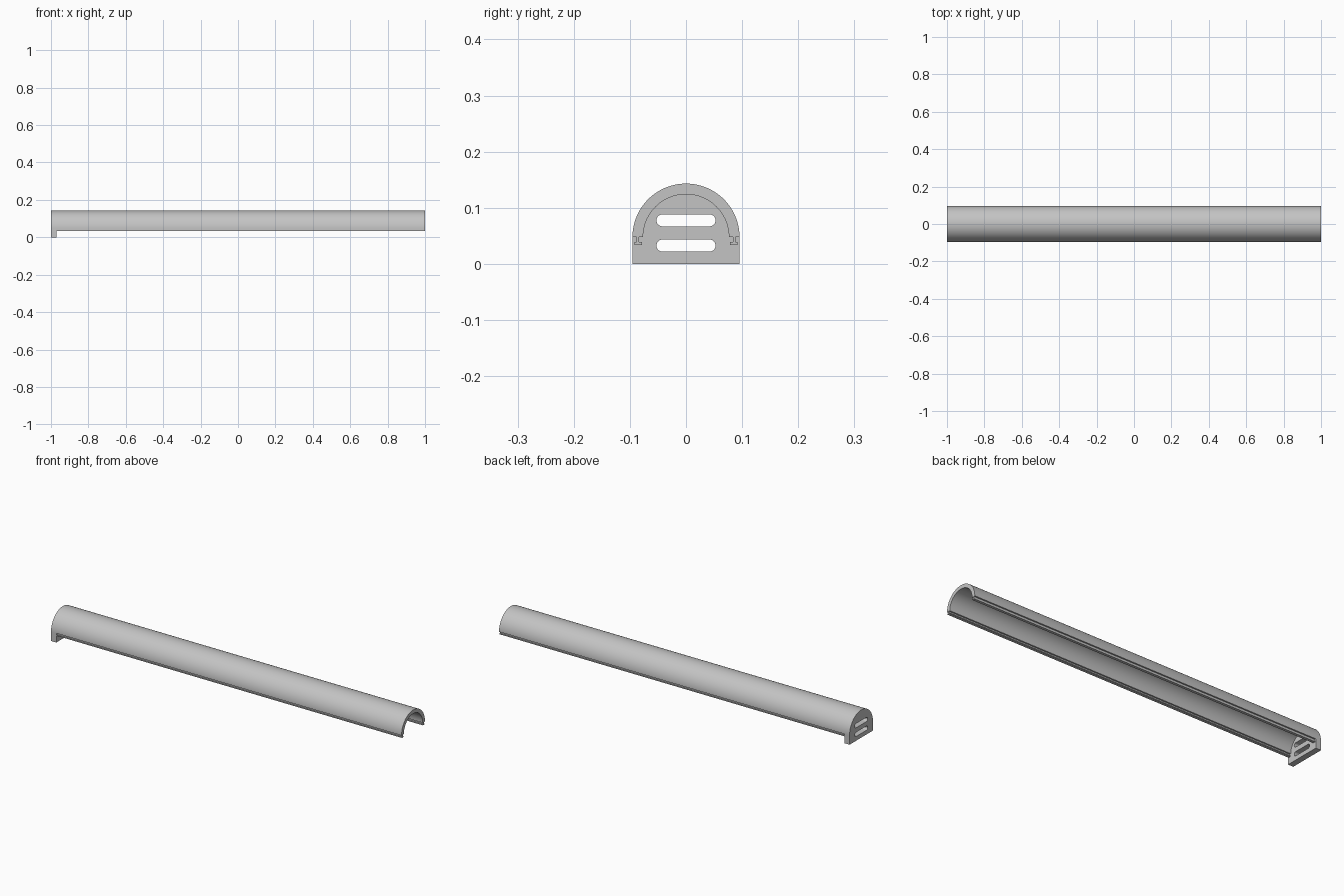
import bpy, bmesh, math
from mathutils import Matrix

cube = bpy.data.objects.get("Cube")
if cube:
    bpy.data.objects.remove(cube, do_unlink=True)

grey = bpy.data.materials.new("plain_grey")
grey.use_nodes = True
colour = (0.55, 0.55, 0.55, 1)
grey.diffuse_color = colour
grey.node_tree.nodes["Principled BSDF"].inputs["Base Color"].default_value = colour

AXIS_Z = 0.0475      # height of the arch centre
OUTER, INNER = 0.0955, 0.0765
X_MIN, X_PLATE, X_MAX = -1.0, -0.97, 1.0


def arc(radius, start, end, steps, cy=0.0, cz=AXIS_Z):
    angles = [math.radians(start + (end - start) * i / steps) for i in range(steps + 1)]
    return [(cy + radius * math.cos(a), cz + radius * math.sin(a)) for a in angles]


def slot(z, half_width, radius):
    reach = half_width - radius
    return arc(radius, -90, 90, 12, reach, z) + arc(radius, 90, 270, 12, -reach, z)


def extrude_profile(name, loops, x0, x1):
    """Fill closed (y, z) loops, inner ones as holes, and extrude along x."""
    curve = bpy.data.curves.new(name + "_profile", 'CURVE')
    curve.dimensions = '2D'
    curve.fill_mode = 'BOTH'
    curve.extrude = (x1 - x0) / 2
    for points in loops:
        spline = curve.splines.new('POLY')
        spline.points.add(len(points) - 1)
        for p, (y, z) in zip(spline.points, points):
            p.co = (y, z, 0, 1)
        spline.use_cyclic_u = True
    helper = bpy.data.objects.new(name + "_helper", curve)
    bpy.context.collection.objects.link(helper)
    graph = bpy.context.evaluated_depsgraph_get()
    mesh = bpy.data.meshes.new_from_object(helper.evaluated_get(graph))
    bpy.data.objects.remove(helper, do_unlink=True)
    bpy.data.curves.remove(curve)

    # Stand the profile up in the y-z plane and weld the caps to the walls
    mesh.transform(Matrix(((0, 0, 1, (x0 + x1) / 2), (1, 0, 0, 0), (0, 1, 0, 0), (0, 0, 0, 1))))
    bm = bmesh.new()
    bm.from_mesh(mesh)
    bmesh.ops.remove_doubles(bm, verts=bm.verts, dist=1e-5)
    bmesh.ops.recalc_face_normals(bm, faces=bm.faces)
    bm.to_mesh(mesh)
    bm.free()
    mesh.name = name
    mesh.materials.clear()
    mesh.materials.append(grey)
    obj = bpy.data.objects.new(name, mesh)
    bpy.context.collection.objects.link(obj)
    bpy.ops.object.select_all(action='DESELECT')
    obj.select_set(True)
    bpy.context.view_layer.objects.active = obj
    bpy.ops.object.shade_smooth_by_angle(angle=math.radians(30))
    return obj


# Arched cover with a T-shaped tongue under each long edge
tongue = [(0.088, AXIS_Z), (0.088, 0.0385), (0.092, 0.0385), (0.092, 0.0335),
          (0.078, 0.0335), (0.078, 0.0385), (0.084, 0.0385), (0.084, AXIS_Z)]
mirrored_tongue = [(-y, z) for y, z in reversed(tongue)]
cover = (arc(OUTER, 0, 180, 64) + mirrored_tongue
         + arc(INNER, 180, 0, 64) + list(reversed(tongue)))
extrude_profile("arched_cover", [cover], X_PLATE, X_MAX)

# End plate with two rounded slots
plate = arc(OUTER, 0, 180, 64) + [(-OUTER, 0), (OUTER, 0)]
slots = [slot(z, 0.0527, 0.0108) for z in (0.0775, 0.0325)]
extrude_profile("end_plate", [plate] + slots, X_MIN, X_PLATE)
